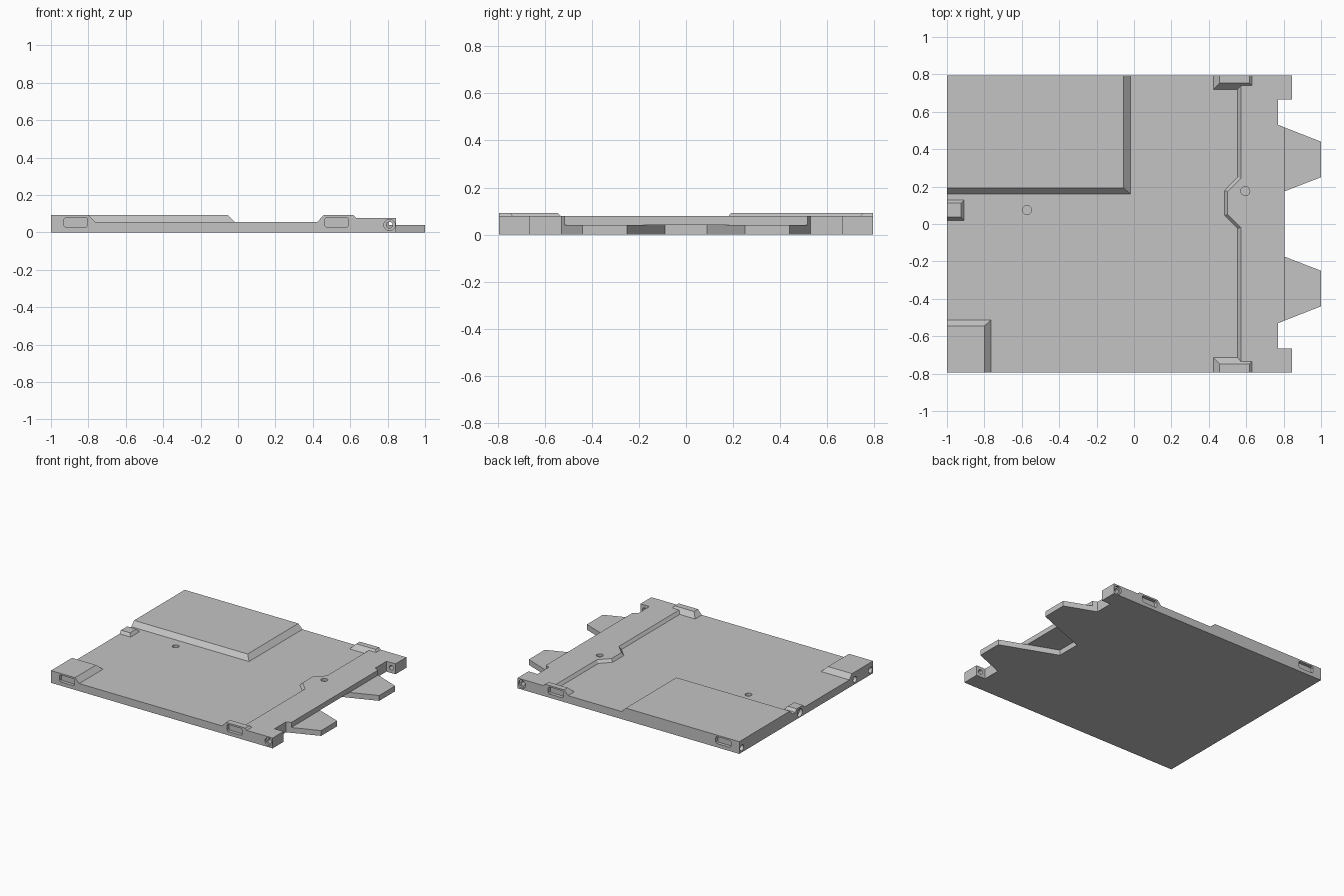
import bpy, bmesh, math
from mathutils import Matrix

cube = bpy.data.objects.get("Cube")
if cube:
    bpy.data.objects.remove(cube, do_unlink=True)

gray = bpy.data.materials.new("plain gray")
gray.use_nodes = True
gray.diffuse_color = (0.55, 0.55, 0.55, 1)
gray.node_tree.nodes["Principled BSDF"].inputs["Base Color"].default_value = (0.55, 0.55, 0.55, 1)

DEPTH = 0.795             # half depth of the plate
SEAT, FLOOR, STRIP, PAD = 0.04, 0.057, 0.078, 0.092


def finish(name, bm):
    bmesh.ops.recalc_face_normals(bm, faces=bm.faces)
    mesh = bpy.data.meshes.new(name)
    bm.to_mesh(mesh)
    bm.free()
    mesh.materials.append(gray)
    obj = bpy.data.objects.new(name, mesh)
    bpy.context.collection.objects.link(obj)
    return obj


def loft(name, low, high, z0, z1):
    """Solid between two outlines with the same number of points."""
    bm = bmesh.new()
    a = [bm.verts.new((x, y, z0)) for x, y in low]
    b = [bm.verts.new((x, y, z1)) for x, y in high]
    bm.faces.new(a)
    bm.faces.new(b)
    for i in range(len(a)):
        j = (i + 1) % len(a)
        bm.faces.new((a[i], a[j], b[j], b[i]))
    return finish(name, bm)


def rect(x0, x1, y0, y1):
    return [(x0, y0), (x1, y0), (x1, y1), (x0, y1)]


def pad(name, low, high, z1=PAD):
    return loft(name, rect(*low), rect(*high), FLOOR, z1)


def hole(center, radius, length, axis):
    bm = bmesh.new()
    turn = {"x": Matrix.Rotation(math.pi / 2, 4, "Y"),
            "y": Matrix.Rotation(math.pi / 2, 4, "X"),
            "z": Matrix()}[axis]
    bmesh.ops.create_cone(bm, cap_ends=True, segments=24, radius1=radius, radius2=radius,
                          depth=length, matrix=Matrix.Translation(center) @ turn)
    return finish("hole_cutter", bm)


def slot(x, y):
    """Rectangular socket with clipped corners, cut into the side at y."""
    w, h, c = 0.063, 0.026, 0.008
    outline = [(w, c - h), (w, h - c), (w - c, h), (c - w, h),
               (-w, h - c), (-w, c - h), (c - w, -h), (w - c, -h)]
    obj = loft("slot_cutter", outline, outline, -0.025, 0.025)
    obj.data.transform(Matrix.Translation((x, y, 0.054)) @ Matrix.Rotation(math.pi / 2, 4, "X"))
    return obj


def combine(target, tool, operation):
    mod = target.modifiers.new("combine", "BOOLEAN")
    mod.operation = operation
    mod.solver = "EXACT"
    mod.object = tool
    bpy.context.view_layer.objects.active = target
    bpy.ops.object.modifier_apply(modifier=mod.name)
    bpy.data.objects.remove(tool, do_unlink=True)


def mirrored(half):
    return half + [(x, -y) for x, y in reversed(half)]


# Bottom layer with the two tongues and the notch between them
bracket = [(0.845, -DEPTH), (0.845, -0.665), (0.77, -0.665), (0.77, -0.53)]
tongue = [(1, -0.44), (1, -0.25), (0.585, -0.09)]
corners = [(-1, DEPTH), (-1, -DEPTH)]
bottom = mirrored(bracket + tongue) + corners
plate = loft("base_plate", bottom, bottom, 0, SEAT)

# Floor layer covering the notch
edge = mirrored(bracket + [(0.805, -0.516)])
deck = edge + corners
parts = [loft("deck", deck, deck, SEAT, FLOOR)]

# Raised end strip with a sloped, kinked inner edge
low = [(0.554, DEPTH), (0.554, 0.25), (0.485, 0.18), (0.485, 0.045),
       (0.554, -0.024), (0.554, -DEPTH)]
high = [(0.571, DEPTH), (0.571, 0.243), (0.5, 0.172), (0.5, 0.053),
        (0.571, -0.018), (0.571, -DEPTH)]
parts.append(loft("end_strip", edge + low, edge + high, FLOOR, STRIP))

# Raised pads with bevelled inner sides
parts += [
    pad("large_pad", (-1, -0.02, 0.16, DEPTH), (-1, -0.055, 0.193, DEPTH)),
    pad("corner_pad", (-1, -0.765, -DEPTH, -0.513), (-1, -0.8, -DEPTH, -0.545)),
    pad("front_pad", (0.425, 0.65, -DEPTH, -0.715), (0.457, 0.617, -DEPTH, -0.748)),
    pad("back_pad", (0.425, 0.65, 0.72, DEPTH), (0.457, 0.617, 0.753, DEPTH)),
    pad("small_pad", (-1, -0.908, 0.02, 0.128), (-1, -0.925, 0.037, 0.111), STRIP),
]
for part in parts:
    combine(plate, part, "UNION")

# Side sockets and hinge holes on the front and back
cutters = []
for side in (-1, 1):
    for x in (-0.867, 0.527):
        cutters.append(slot(x, side * DEPTH))
    cutters.append(hole((0.81, side * 0.73, 0.04), 0.017, 0.2, "y"))
    cutters.append(hole((0.81, side * DEPTH, 0.04), 0.03, 0.03, "y"))

# Holes along the right edge and dimples in the top
for y, radius in ((0.765, 0.022), (0.075, 0.03), (-0.58, 0.022), (-0.765, 0.022)):
    cutters.append(hole((-1, y, 0.035), radius, 0.05, "x"))
cutters.append(hole((-0.572, 0.075, FLOOR), 0.024, 0.04, "z"))
cutters.append(hole((0.595, 0.176, STRIP), 0.024, 0.04, "z"))
for cutter in cutters:
    combine(plate, cutter, "DIFFERENCE")
